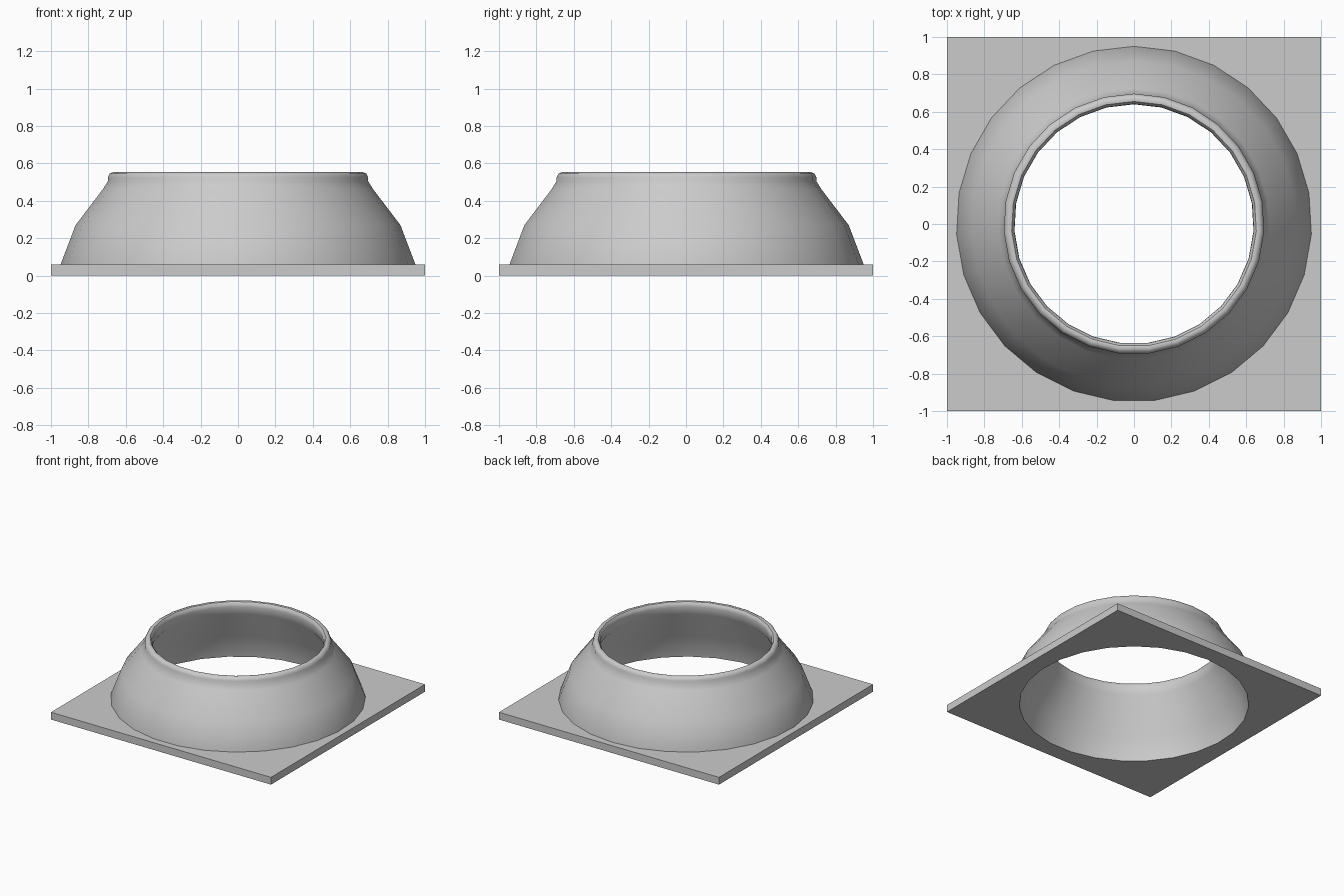
import bpy, bmesh
from math import sin, cos, radians, tau

cube = bpy.data.objects.get("Cube")
if cube:
    bpy.data.objects.remove(cube, do_unlink=True)

SIDES = 27
FOOT = 0.95
THICK = 0.06

grey = bpy.data.materials.new("light_grey")
grey.use_nodes = True
grey.diffuse_color = (0.6, 0.6, 0.6, 1)
grey.node_tree.nodes["Principled BSDF"].inputs["Base Color"].default_value = (0.6, 0.6, 0.6, 1)


def ring(bm, r, z):
    # Vertex ring with one corner pointing to +y
    return [bm.verts.new((r * sin(tau * i / SIDES), r * cos(tau * i / SIDES), z))
            for i in range(SIDES)]


def finish(name, bm):
    bmesh.ops.recalc_face_normals(bm, faces=bm.faces)
    mesh = bpy.data.meshes.new(name)
    bm.to_mesh(mesh)
    bm.free()
    mesh.materials.append(grey)
    obj = bpy.data.objects.new(name, mesh)
    bpy.context.collection.objects.link(obj)
    return obj


# Square base plate with a round opening that fits the collar foot
bm = bmesh.new()
square = [bm.verts.new(p + (0,)) for p in ((-1, -1), (1, -1), (1, 1), (-1, 1))]
for loop in (square, ring(bm, FOOT, 0)):
    for a, b in zip(loop, loop[1:] + loop[:1]):
        bm.edges.new((a, b))
bmesh.ops.triangle_fill(bm, edges=bm.edges[:], use_beauty=True)
out = bmesh.ops.extrude_face_region(bm, geom=bm.faces[:], use_keep_orig=True)
top = [v for v in out["geom"] if isinstance(v, bmesh.types.BMVert)]
bmesh.ops.translate(bm, verts=top, vec=(0, 0, THICK))
finish("base_plate", bm)

# Hollow collar: closed wall section, up the outside, over the lip, down the inside
section = [
    (FOOT, 0), (FOOT, THICK), (0.87, 0.27), (0.725, 0.46),
    (0.697, 0.505), (0.697, 0.525), (0.687, 0.545), (0.67, 0.553),
    (0.655, 0.55), (0.643, 0.535), (0.64, 0.515),
    (0.65, 0.45), (0.83, 0.185), (0.865, 0),
]
bm = bmesh.new()
rings = [ring(bm, r, z) for r, z in section]
for low, high in zip(rings, rings[1:] + rings[:1]):
    for i in range(SIDES):
        j = (i + 1) % SIDES
        bm.faces.new((low[i], low[j], high[j], high[i]))
collar = finish("collar", bm)

bpy.ops.object.select_all(action="DESELECT")
collar.select_set(True)
bpy.context.view_layer.objects.active = collar
bpy.ops.object.shade_smooth_by_angle(angle=radians(40))
